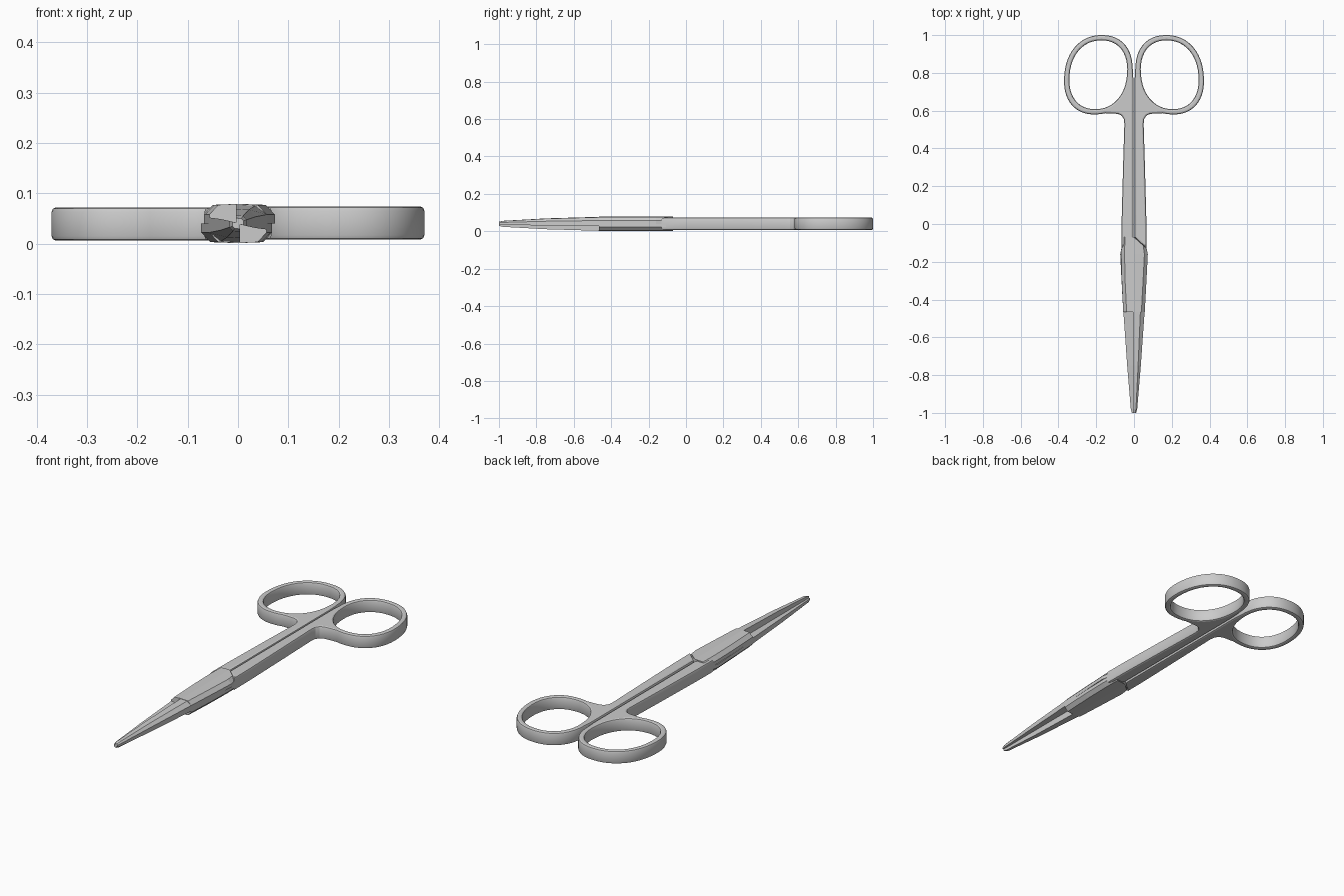
import bpy, bmesh, math
from mathutils import Matrix

if "Cube" in bpy.data.objects:
    bpy.data.objects.remove(bpy.data.objects["Cube"])

MID = 0.04  # height of the plane where the two halves meet
# half turn about the long axis swaps the lower and the upper half
FLIP = (Matrix.Translation((0, 0, MID)) @ Matrix.Rotation(math.pi, 4, 'Y')
        @ Matrix.Translation((0, 0, -MID)))


def oval(a, b, start, end, n):
    """Slightly squared, leaning oval of the finger ring."""
    pts = []
    for i in range(n):
        t = math.radians(start + (end - start) * i / (n - 1))
        c, s = math.cos(t), math.sin(t)
        x = a * math.copysign(abs(c) ** 0.9, c)
        y = b * math.copysign(abs(s) ** 0.9, s)
        pts.append((0.189 + x - 0.09 * y, 0.79 + y))
    return pts


def handle_mesh():
    outline = [(0.003, -0.07), (0.067, -0.13), (0.066, 0.0), (0.058, 0.3),
               (0.051, 0.53), (0.054, 0.556), (0.066, 0.574), (0.085, 0.583), (0.115, 0.585)]
    outline += oval(0.18, 0.21, -105, 168, 44)
    outline += [(0.003, 0.76)]
    hole = oval(0.152, 0.182, 0, 352.5, 48)
    cu = bpy.data.curves.new("handle_outline", 'CURVE')
    cu.dimensions = '2D'
    cu.fill_mode = 'BOTH'
    cu.extrude, cu.bevel_depth, cu.offset = 0.024, 0.009, -0.009
    cu.bevel_resolution = 1
    for pts in (outline, hole):
        sp = cu.splines.new('POLY')
        sp.points.add(len(pts) - 1)
        for p, (x, y) in zip(sp.points, pts):
            p.co = (x, y, 0, 1)
        sp.use_cyclic_u = True
    tmp = bpy.data.objects.new("handle_outline", cu)
    bpy.context.collection.objects.link(tmp)
    dg = bpy.context.evaluated_depsgraph_get()
    me = bpy.data.meshes.new_from_object(tmp.evaluated_get(dg))
    bpy.data.objects.remove(tmp)
    me.transform(Matrix.Translation((0, 0, MID + 0.001)))
    return me


def loft(name, sections):
    """Closed solid through rings of points with equal counts."""
    bm = bmesh.new()
    rings = [[bm.verts.new(p) for p in s] for s in sections]
    n = len(rings[0])
    for r, q in zip(rings, rings[1:]):
        for i in range(n):
            bm.faces.new((r[i], r[(i + 1) % n], q[(i + 1) % n], q[i]))
    bm.faces.new(rings[0])
    bm.faces.new(rings[-1])
    bmesh.ops.recalc_face_normals(bm, faces=bm.faces)
    me = bpy.data.meshes.new(name)
    bm.to_mesh(me)
    bm.free()
    return me


def joint_section(y, wl, wr, skew=0.0):
    pts = [(-wl, MID), (-wl, 0.022), (-wl + 0.018, 0.003), (0, 0.001),
           (wr - 0.018, 0.003), (wr, 0.022), (wr, MID), (0, MID)]
    return [(x, y - skew * max(0, -x), z) for x, z in pts]


def blade_section(y, w, s):
    pts = [(0.004, 0.0), (-w, 0.012), (-w, -0.018), (-w * 0.6, -0.036), (0.004, -0.038)]
    return [(x, y, MID + z * s) for x, z in pts]


parts = {
    "handle": handle_mesh(),
    # half-thickness plate crossing under the other half
    "joint": loft("joint", [joint_section(-0.07, 0.067, 0.066, 0.9),
                            joint_section(-0.16, 0.073, 0.068),
                            joint_section(-0.30, 0.066, 0.065),
                            joint_section(-0.465, 0.057, 0.057)]),
    # tapering blade
    "blade": loft("blade", [blade_section(-0.44, 0.058, 1.0),
                            blade_section(-0.75, 0.036, 0.76),
                            blade_section(-0.98, 0.017, 0.42),
                            blade_section(-1.0, 0.011, 0.28)]),
}

# lower and upper halves
for side in ("lower", "upper"):
    for part, mesh in parts.items():
        me = mesh.copy()
        if side == "upper":
            me.transform(FLIP)
        ob = bpy.data.objects.new(f"{side}_{part}", me)
        bpy.context.collection.objects.link(ob)
        if part == "handle":
            bpy.ops.object.select_all(action='DESELECT')
            ob.select_set(True)
            bpy.context.view_layer.objects.active = ob
            bpy.ops.object.shade_smooth_by_angle(angle=math.radians(25))
